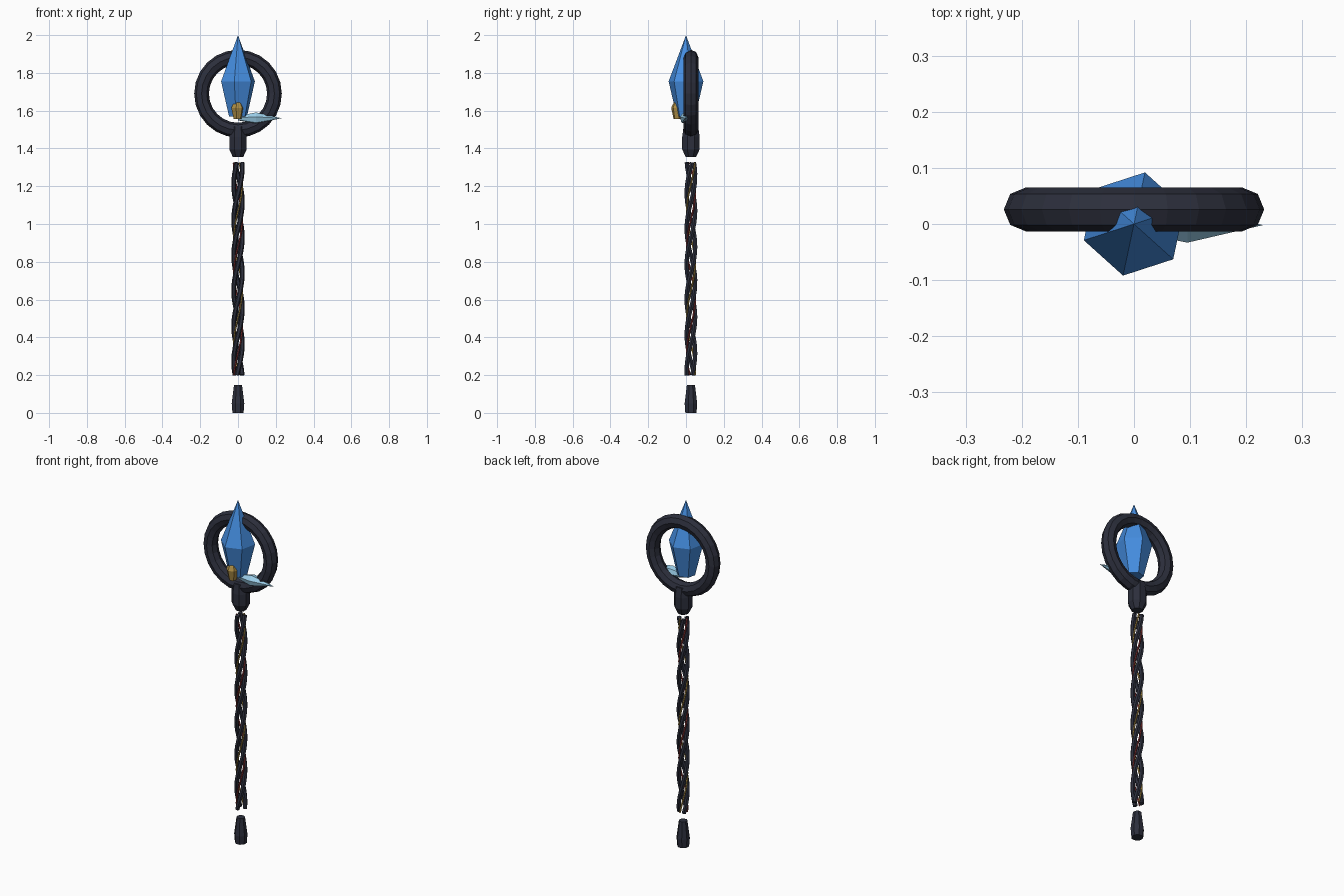
import bpy
import math
from mathutils import Vector

if "Cube" in bpy.data.objects:
    bpy.data.objects.remove(bpy.data.objects["Cube"])

AXIS_Y = 0.026  # the shaft and ring sit slightly behind the crystal


def material(name, color):
    m = bpy.data.materials.new(name)
    m.diffuse_color = (*color, 1)
    m.use_nodes = True
    m.node_tree.nodes["Principled BSDF"].inputs["Base Color"].default_value = m.diffuse_color
    return m


DARK = material("dark_metal", (0.025, 0.028, 0.045))
BLUE = material("blue_crystal", (0.06, 0.27, 0.75))
PALE = material("pale_crystal", (0.33, 0.62, 0.82))
GOLD = material("gold", (0.42, 0.27, 0.06))
RED = material("red", (0.3, 0.04, 0.04))


def make(name, verts, faces, mat):
    me = bpy.data.meshes.new(name)
    me.from_pydata(verts, [], faces)
    me.update()
    ob = bpy.data.objects.new(name, me)
    me.materials.append(mat)
    bpy.context.collection.objects.link(ob)
    return ob


def lathe(name, profile, sides, mat, loc=(0, 0, 0), turn=0.0, direction=(0, 0, 1)):
    """Faceted solid from (radius, height) pairs; radius 0 makes a point."""
    verts, rings, faces = [], [], []
    for r, h in profile:
        n = 1 if r == 0 else sides
        rings.append([len(verts) + i for i in range(n)])
        for i in range(n):
            a = turn + 2 * math.pi * i / sides
            verts.append((r * math.cos(a), r * math.sin(a), h))
    for a, b in zip(rings, rings[1:]):
        for i in range(sides):
            j = (i + 1) % sides
            if len(b) == 1:
                faces.append((a[i], a[j], b[0]))
            elif len(a) == 1:
                faces.append((a[0], b[j], b[i]))
            else:
                faces.append((a[i], a[j], b[j], b[i]))
    if len(rings[0]) > 1:
        faces.append(rings[0][::-1])
    if len(rings[-1]) > 1:
        faces.append(rings[-1])
    q = Vector((0, 0, 1)).rotation_difference(Vector(direction))
    verts = [q @ Vector(v) + Vector(loc) for v in verts]
    return make(name, verts, faces, mat)


def strand(name, radius, thick, phase, sides, mat, turns=2.0, z0=0.20, z1=1.325):
    """Tube wound around the shaft axis."""
    steps = 40
    verts, faces = [], []
    for k in range(steps + 1):
        t = k / steps
        a = phase + 2 * math.pi * turns * t
        c = Vector((radius * math.cos(a), AXIS_Y + radius * math.sin(a), z0 + (z1 - z0) * t))
        w = 2 * math.pi * turns
        tangent = Vector((-radius * w * math.sin(a), radius * w * math.cos(a), z1 - z0)).normalized()
        u = Vector((0, 1, 0)).cross(tangent).normalized()
        v = tangent.cross(u)
        for i in range(sides):
            b = 2 * math.pi * i / sides
            verts.append(c + thick * (math.cos(b) * u + math.sin(b) * v))
    for k in range(steps):
        for i in range(sides):
            j = (i + 1) % sides
            faces.append((k * sides + i, k * sides + j, (k + 1) * sides + j, (k + 1) * sides + i))
    faces.append(tuple(range(sides))[::-1])
    faces.append(tuple(range(steps * sides, (steps + 1) * sides)))
    return make(name, verts, faces, mat)


# Head ring standing upright
bpy.ops.mesh.primitive_torus_add(major_segments=24, minor_segments=8, major_radius=0.193,
                                 minor_radius=0.039, location=(0, AXIS_Y, 1.69),
                                 rotation=(math.pi / 2, 0, 0))
ring = bpy.context.object
ring.name = "head_ring"
ring.data.materials.append(DARK)

# Large main crystal
lathe("main_crystal", [(0.05, 1.57), (0.094, 1.755), (0, 2.0)], 6, BLUE, turn=math.radians(18))

# Pale crystal lying to the side, gold crystal in front
lathe("side_crystal", [(0.012, 0), (0.032, 0.095), (0, 0.23)], 6, PALE,
      loc=(0, -0.002, 1.56), turn=0.3, direction=(1, 0, 0))
lathe("small_crystal", [(0.021, 1.555), (0.034, 1.615), (0.024, 1.635), (0, 1.668)], 6, GOLD,
      loc=(-0.003, -0.045, 0), turn=math.radians(18))

# Socket under the ring and foot of the shaft
lathe("socket", [(0.03, 1.355), (0.05, 1.395), (0.05, 1.46), (0.042, 1.515)], 8, DARK,
      loc=(0, AXIS_Y, 0), turn=math.pi / 8)
lathe("foot", [(0.032, 0), (0.036, 0.05), (0.023, 0.148)], 8, DARK,
      loc=(0, AXIS_Y, 0), turn=math.pi / 8)

# Twisted shaft: three heavy strands with thin coloured wires between them
for n in range(3):
    strand(f"shaft_strand_{n + 1}", 0.023, 0.0125, 0.25 + n * 2 * math.pi / 3, 6, DARK)
strand("gold_wire", 0.022, 0.005, 0.25 + math.pi / 3, 5, GOLD)
strand("red_wire", 0.022, 0.005, 0.25 + math.pi, 5, RED)
